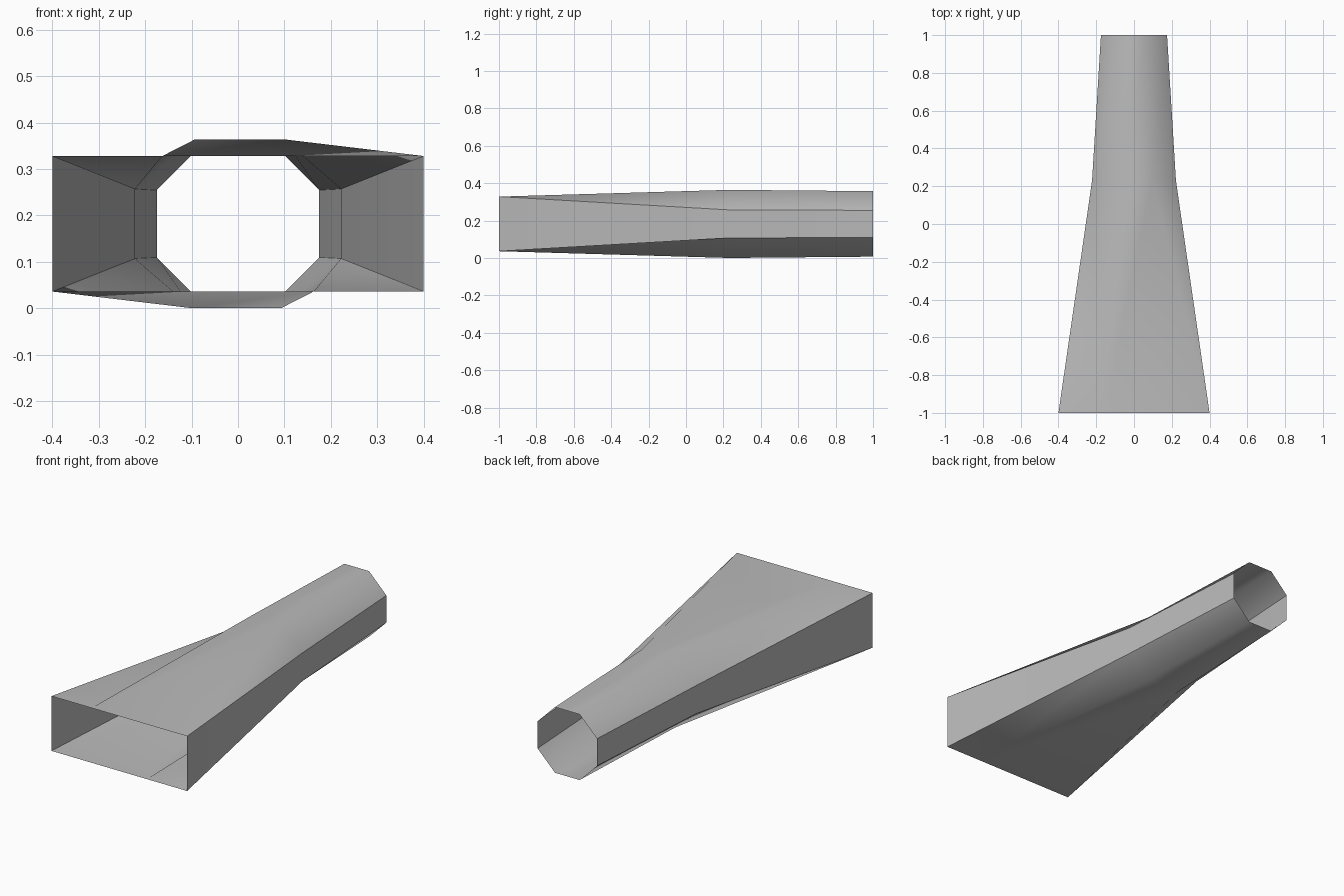
import bpy, bmesh, math

if "Cube" in bpy.data.objects:
    bpy.data.objects.remove(bpy.data.objects["Cube"])

ZC = 0.182      # height of the duct axis

# Half of each cross-section (x, z from axis); the rest is a half turn about the axis
front = [(-0.4, 0.146), (-0.163, 0.146), (0.4, 0.146)]
middle = [(-0.222, 0.075), (-0.0925, 0.182), (0.098, 0.182), (0.222, 0.075)]
end = [(-0.175, 0.0725), (-0.0725, 0.175), (0.0725, 0.175), (0.175, 0.0725)]

bm = bmesh.new()


def ring(half, y):
    pts = half + [(-x, -z) for x, z in half]
    return [bm.verts.new((x, y, ZC + z)) for x, z in pts]


f, m, e = ring(front, -1.0), ring(middle, 0.23), ring(end, 1.0)

# Flared section: rectangle to octagon, one half then its half turn
for h in (0, 1):
    F = [f[(i + 3 * h) % 6] for i in range(6)]
    M = [m[(i + 4 * h) % 8] for i in range(8)]
    bm.faces.new((F[5], F[0], M[0], M[7]))
    bm.faces.new((F[0], F[1], M[0]))
    bm.faces.new((F[1], M[1], M[0]))
    bm.faces.new((F[1], F[2], M[2], M[1]))
    bm.faces.new((F[2], M[3], M[2]))

# Octagonal neck
for i in range(8):
    j = (i + 1) % 8
    bm.faces.new((m[i], m[j], e[j], e[i]))

bmesh.ops.recalc_face_normals(bm, faces=bm.faces)
mesh = bpy.data.meshes.new("transition_duct")
bm.to_mesh(mesh)
bm.free()

duct = bpy.data.objects.new("transition_duct", mesh)
bpy.context.collection.objects.link(duct)

# Plain grey sheet metal
grey = bpy.data.materials.new("grey_metal")
grey.diffuse_color = (0.5, 0.5, 0.5, 1)
grey.use_nodes = True
grey.node_tree.nodes["Principled BSDF"].inputs["Base Color"].default_value = grey.diffuse_color
mesh.materials.append(grey)

# Soft top and bottom, crisp side edges
bpy.context.view_layer.objects.active = duct
duct.select_set(True)
bpy.ops.object.shade_smooth_by_angle(angle=math.radians(45.5))
